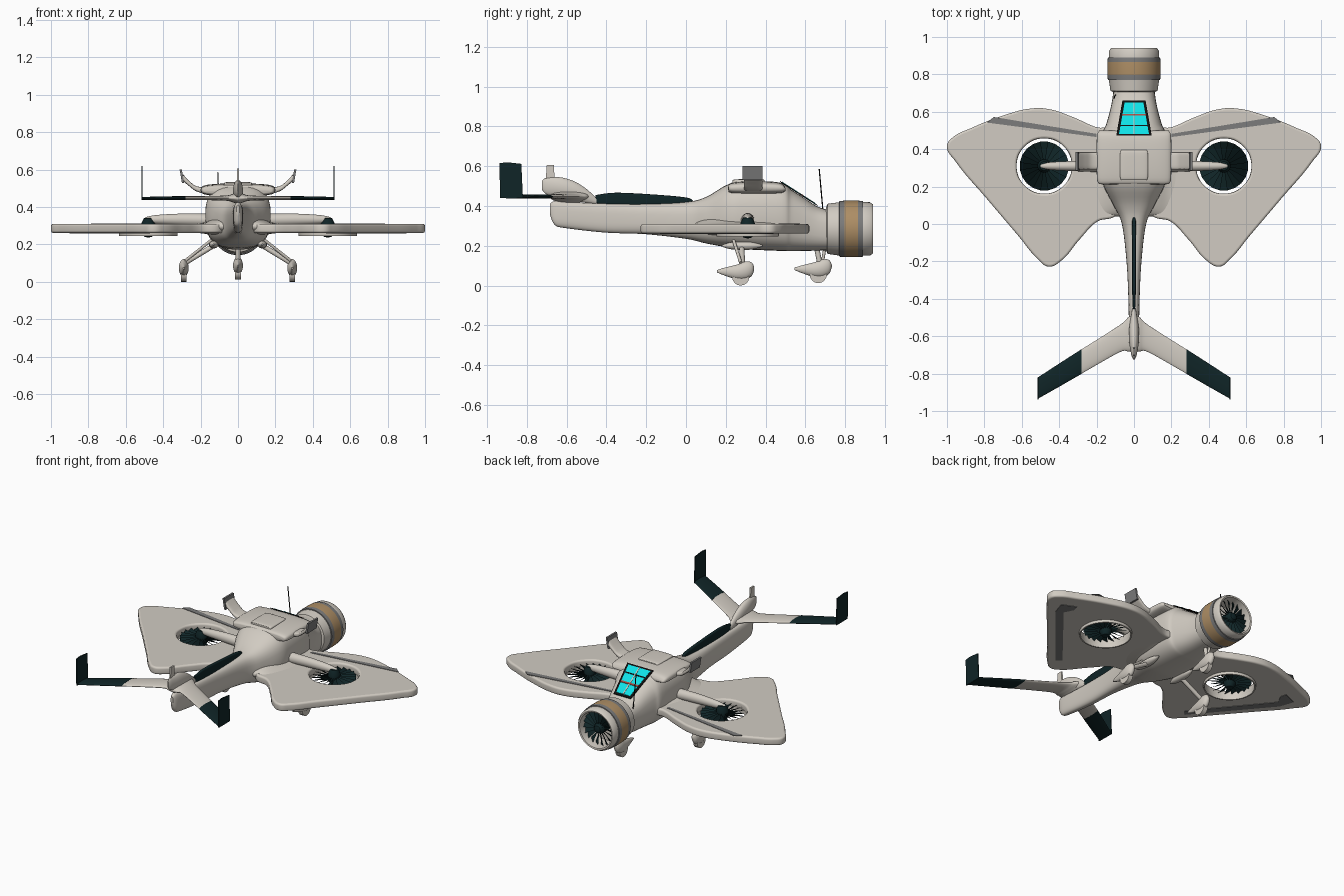
import bpy, bmesh, math
from mathutils import Vector, Matrix

cube = bpy.data.objects.get("Cube")
if cube:
    bpy.data.objects.remove(cube)


def material(name, *rgb):
    m = bpy.data.materials.new(name)
    m.use_nodes = True
    m.diffuse_color = (*rgb, 1)
    m.node_tree.nodes["Principled BSDF"].inputs["Base Color"].default_value = (*rgb, 1)
    return m


SHELL = material("warm white", .64, .60, .54)
DARK = material("dark teal", .005, .018, .02)
TAN = material("tan", .42, .27, .13)
GREY = material("mid grey", .2, .2, .2)
CYAN = material("cyan glass", .005, .75, .8)
BLACK = material("black", .005, .005, .005)
RED = material("dull red", .4, .08, .06)


def finish(ob, mats, mirror=False, angle=35):
    for m in mats:
        ob.data.materials.append(m)
    bpy.ops.object.select_all(action="DESELECT")
    ob.select_set(True)
    bpy.context.view_layer.objects.active = ob
    bpy.ops.object.shade_smooth_by_angle(angle=math.radians(angle))
    if mirror:
        ob.modifiers.new("Mirror", "MIRROR").use_mirror_merge = False
    return ob


def from_bmesh(name, bm, mats, mirror=False, angle=35):
    bmesh.ops.recalc_face_normals(bm, faces=bm.faces)
    me = bpy.data.meshes.new(name)
    bm.to_mesh(me)
    bm.free()
    ob = bpy.data.objects.new(name, me)
    bpy.context.collection.objects.link(ob)
    return finish(ob, mats, mirror, angle)


def catmull(pts, steps):
    """Smooth a list of equal-length tuples."""
    out = []
    for i in range(len(pts) - 1):
        a, b, c, d = (pts[max(0, min(len(pts) - 1, i + k))] for k in (-1, 0, 1, 2))
        for s in range(steps):
            t = s / steps
            out.append([.5 * (2 * q + (r - p) * t + (2 * p - 5 * q + 4 * r - u) * t * t
                              + (3 * q - p - 3 * r + u) * t ** 3)
                        for p, q, r, u in zip(a, b, c, d)])
    return out + [list(pts[-1])]


def loft(name, axis, sections, mat, mirror=False, power=2, steps=5, n=32):
    """Sections: position on axis, side centre, height centre, side radius, height radius."""
    bm = bmesh.new()
    rings = []
    for t, a, z, ra, rz in catmull(sections, steps):
        ring = []
        for k in range(n):
            c, s = math.cos(math.tau * k / n), math.sin(math.tau * k / n)
            side = a + ra * math.copysign(abs(c) ** (2 / power), c)
            up = z + rz * math.copysign(abs(s) ** (2 / power), s)
            ring.append(bm.verts.new((side, t, up) if axis == "Y" else (t, side, up)))
        rings.append(ring)
    for r, q in zip(rings, rings[1:]):
        for k in range(n):
            bm.faces.new((r[k], r[k - 1], q[k - 1], q[k]))
    bm.faces.new(rings[0])
    bm.faces.new(rings[-1])
    return from_bmesh(name, bm, [mat], mirror, 50)


def rod(name, a, b, r, mat, mirror=False):
    a, b = Vector(a), Vector(b)
    bm = bmesh.new()
    m = Matrix.Translation((a + b) / 2) @ (b - a).to_track_quat("Z", "Y").to_matrix().to_4x4()
    bmesh.ops.create_cone(bm, cap_ends=True, segments=16, radius1=r, radius2=r,
                          depth=(b - a).length, matrix=m)
    return from_bmesh(name, bm, [mat], mirror)


def slab(name, pts, push, mat, mirror=False):
    """Extrude a polygon by a vector."""
    bm = bmesh.new()
    f = bm.faces.new([bm.verts.new(p) for p in pts])
    g = bmesh.ops.extrude_face_region(bm, geom=[f], use_keep_orig=True)
    bmesh.ops.translate(bm, vec=push, verts=[v for v in g["geom"] if isinstance(v, bmesh.types.BMVert)])
    return from_bmesh(name, bm, [mat], mirror)


def lathe(name, profile, matrix, mats, rule=None, mirror=False, n=48):
    """Spin (height, radius) points around local z."""
    bm = bmesh.new()
    vs = [bm.verts.new((r, 0, h)) for h, r in profile]
    es = [bm.edges.new(p) for p in zip(vs, vs[1:])]
    bmesh.ops.spin(bm, geom=vs + es, cent=(0, 0, 0), axis=(0, 0, 1), angle=math.tau,
                   steps=n, use_duplicate=False)
    bmesh.ops.remove_doubles(bm, verts=bm.verts, dist=.0005)
    if rule:
        for f in bm.faces:
            f.material_index = rule(f.calc_center_median())
    bm.transform(matrix)
    return from_bmesh(name, bm, mats, mirror)


def fan(name, matrix, radius, hub, count, mirror=False):
    bm = bmesh.new()
    for k in range(count):
        spin = Matrix.Rotation(math.tau * k / count, 4, "Z")
        w0, w1 = hub * .15, radius * .16
        pts = [(hub * .7, -w0, -.012), (radius, -w1, -.012), (radius, w1, .012), (hub * .7, w0, .012)]
        bm.faces.new([bm.verts.new(matrix @ spin @ Vector(p)) for p in pts])
    bmesh.ops.solidify(bm, geom=bm.faces[:], thickness=.003)
    return from_bmesh(name, bm, [DARK], mirror)


# Fuselage: y, half width, bottom, top
hull = [(-.685, .008, .36, .41), (-.66, .02, .305, .425), (-.6, .026, .288, .42), (-.4, .03, .266, .412),
        (-.2, .04, .258, .41), (0, .065, .235, .42), (.1, .11, .212, .445), (.21, .165, .192, .508),
        (.3, .175, .182, .52), (.48, .168, .174, .515), (.53, .15, .173, .482), (.6, .13, .174, .437),
        (.66, .117, .176, .398), (.73, .108, .178, .375)]
loft("fuselage", "Y", [(y, 0, (b + t) / 2, w, (t - b) / 2) for y, w, b, t in hull], SHELL, power=2.8)
loft("wing_root", "X", [(.04, .28, .3, .24, .07), (.12, .28, .295, .24, .05), (.19, .265, .287, .235, .028),
                        (.28, .26, .286, .21, .02)], SHELL, True)

# Cabin roof with raised hatch
loft("cabin_roof", "Y", [(.212, 0, .488, .17, .008), (.23, 0, .49, .196, .027), (.35, 0, .492, .2, .033),
                         (.47, 0, .49, .198, .028), (.5, 0, .484, .185, .008)], SHELL, power=3.5)
loft("roof_hatch", "Y", [(.235, 0, .52, .06, .004), (.25, 0, .522, .074, .012), (.38, 0, .522, .074, .012),
                         (.395, 0, .52, .06, .004)], SHELL, power=4)
loft("roof_arm", "X", [(.15, .338, .485, .046, .02), (.22, .338, .497, .046, .014), (.26, .338, .525, .046, .014),
                       (.295, .338, .558, .046, .018)], SHELL, True, 4)
slab("roof_pad", [(.288, .285, .53), (.288, .385, .53), (.3, .385, .6), (.3, .285, .6)], (.012, 0, 0), GREY, True)


# Windscreen plates following the sloped nose
def pane(name, corners, lift, mat):
    slab(name, [(x, y, .517 - (y - .475) * .64 + lift) for x, y in corners], (0, 0, .005), mat)


def bar(x0, x1, y0, y1):
    return [(-x0, y0), (x0, y0), (x1, y1), (-x1, y1)]


pane("windscreen_frame", bar(.095, .062, .472, .66), .002, BLACK)
pane("windscreen_glass", bar(.08, .05, .482, .65), .004, CYAN)
pane("windscreen_post", bar(.004, .004, .482, .65), .006, SHELL)
pane("windscreen_rail", bar(.064, .062, .58, .589), .007, RED)
pane("windscreen_lower_rail", bar(.072, .071, .525, .53), .006, BLACK)
rod("aerial", (-.1, .69, .36), (-.108, .67, .585), .003, BLACK)

# Nose engine
nose = Matrix.Translation((0, 0, .285)) @ Matrix.Rotation(-math.pi / 2, 4, "X")
lathe("engine_cowl", [(.705, 0), (.705, .11), (.712, .126), (.77, .134), (.771, .14), (.797, .142), (.865, .142),
                      (.89, .14), (.891, .135), (.925, .134), (.94, .124), (.937, .115), (.9, .11), (.82, .108),
                      (.82, 0)], nose, [SHELL, GREY, TAN],
      lambda c: 0 if math.hypot(c.x, c.y) < .1365 else 2 if .797 < c.z < .865 else 1)
fan("engine_fan", nose @ Matrix.Translation((0, 0, .895)), .108, .035, 18)
lathe("engine_hub", [(.82, .035), (.9, .035), (.92, .022), (.928, 0)], nose, [DARK])

# Wings: a bevelled outline with a round fan opening
FX, FY = .48, .31
outline = [(.1, .49), (.2, .505), (.33, .56), (.455, .602), (.545, .606), (.7, .567), (.87, .5), (.96, .455),
           (.988, .417), (.945, .342), (.78, .145), (.61, -.055), (.5, -.185), (.455, -.216), (.4, -.19),
           (.3, -.075), (.2, .025), (.1, .06)]
cu = bpy.data.curves.new("wing", "CURVE")
cu.dimensions, cu.fill_mode = "2D", "BOTH"
cu.extrude, cu.bevel_depth, cu.bevel_resolution = .012, .012, 3
hole = [(FX + .16 * math.cos(k * math.pi / 4), FY + .16 * math.sin(k * math.pi / 4)) for k in range(8)]
for pts in (outline, hole):
    sp = cu.splines.new("BEZIER")
    sp.bezier_points.add(len(pts) - 1)
    sp.use_cyclic_u, sp.resolution_u = True, 6
    for bp, (x, y) in zip(sp.bezier_points, pts):
        bp.co = (x, y, 0)
        bp.handle_left_type = bp.handle_right_type = "AUTO"
wing = bpy.data.objects.new("wing", cu)
bpy.context.collection.objects.link(wing)
wing.location.z = .286
bpy.ops.object.select_all(action="DESELECT")
wing.select_set(True)
bpy.context.view_layer.objects.active = wing
bpy.ops.object.convert(target="MESH")
finish(bpy.context.view_layer.objects.active, [SHELL], True)

# Wing stripes
slab("wing_top_stripe", [(.2, .465, .308), (.785, .542, .308), (.75, .572, .308), (.2, .482, .308)],
     (0, 0, .005), GREY, True)
slab("wing_under_stripe", [(.5, -.13, .264), (.87, .31, .264), (.9, .4, .264), (.81, .44, .264), (.8, .4, .264),
                           (.83, .34, .264), (.47, -.1, .264)], (0, 0, -.005), GREY, True)

# Lift fans
lift = Matrix.Translation((FX, FY, 0))
lathe("lift_duct", [(.27, .148), (.27, .158), (.246, .156), (.246, .148), (.27, .148)], lift, [SHELL], mirror=True)
fan("lift_fan", lift @ Matrix.Translation((0, 0, .285)), .13, .04, 20, True)
lathe("lift_hub", [(.236, 0), (.242, .022), (.265, .036), (.315, .036), (.34, .024), (.346, 0)], lift, [DARK],
      mirror=True, n=24)
loft("lift_fan_arm", "X", [(.14, FY, .33, .034, .034), (.3, FY, .334, .028, .031), (.43, FY, .334, .022, .024),
                           (.49, FY, .332, .014, .015), (.505, FY, .332, .003, .003)], SHELL, True)

# Dark spine, tailplane, winglets and tail pod
loft("spine", "Y", [(-.455, 0, .435, .006, .02), (-.35, 0, .435, .01, .032), (-.15, 0, .43, .011, .027),
                    (.0, 0, .425, .011, .018), (.035, 0, .42, .005, .008)], DARK, power=4)
loft("tailplane", "X", [(0, -.585, .448, .1, .034), (.03, -.59, .448, .092, .022), (.08, -.615, .448, .072, .013),
                        (.28, -.735, .448, .065, .01)], SHELL, True)
loft("tailplane_tip", "X", [(.28, -.735, .448, .066, .011), (.4, -.808, .447, .062, .01),
                            (.515, -.878, .446, .057, .008)], DARK, True)
slab("winglet", [(.511, -.935, .44), (.511, -.82, .44), (.511, -.828, .612), (.511, -.9, .62), (.511, -.938, .615)],
     (.006, 0, 0), DARK, True)
loft("tail_pod", "Y", [(-.725, 0, .505, .004, .022), (-.7, 0, .5, .014, .042), (-.63, 0, .492, .026, .052),
                       (-.56, 0, .475, .026, .048), (-.5, 0, .45, .018, .035), (-.45, 0, .425, .008, .015)], SHELL)
slab("tail_blade", [(-.005, -.705, .53), (-.005, -.66, .53), (-.005, -.665, .607), (-.005, -.7, .607)],
     (.01, 0, 0), SHELL)


# Landing gear
def wheel_set(name, x, y, z, mirror):
    drop = [(-.12, .004, .004, .006), (-.08, .002, .012, .02), (-.02, 0, .024, .037), (.025, .008, .026, .045),
            (.055, .014, .018, .034), (.068, .018, .004, .008)]
    loft(name + "_spat", "Y", [(y + t, x, z + .068 + dz, w, h) for t, dz, w, h in drop], SHELL, mirror)
    rod(name + "_wheel", (x - .015, y, z + .043), (x + .015, y, z + .043), .043, SHELL, mirror)


wheel_set("main", .29, .275, 0, True)
wheel_set("nose", 0, .665, .012, False)
rod("main_strut", (.12, .28, .2), (.285, .285, .1), .013, SHELL, True)
rod("main_brace", (.14, .24, .225), (.28, .275, .115), .008, SHELL, True)
loft("gear_pod", "Y", [(.18, .13, .2, .004, .004), (.23, .13, .2, .022, .018), (.32, .13, .2, .024, .02),
                       (.385, .13, .2, .004, .004)], SHELL, True)
rod("nose_strut", (0, .655, .2), (0, .675, .1), .013, SHELL)
rod("nose_brace", (0, .7, .2), (0, .685, .11), .008, SHELL)
